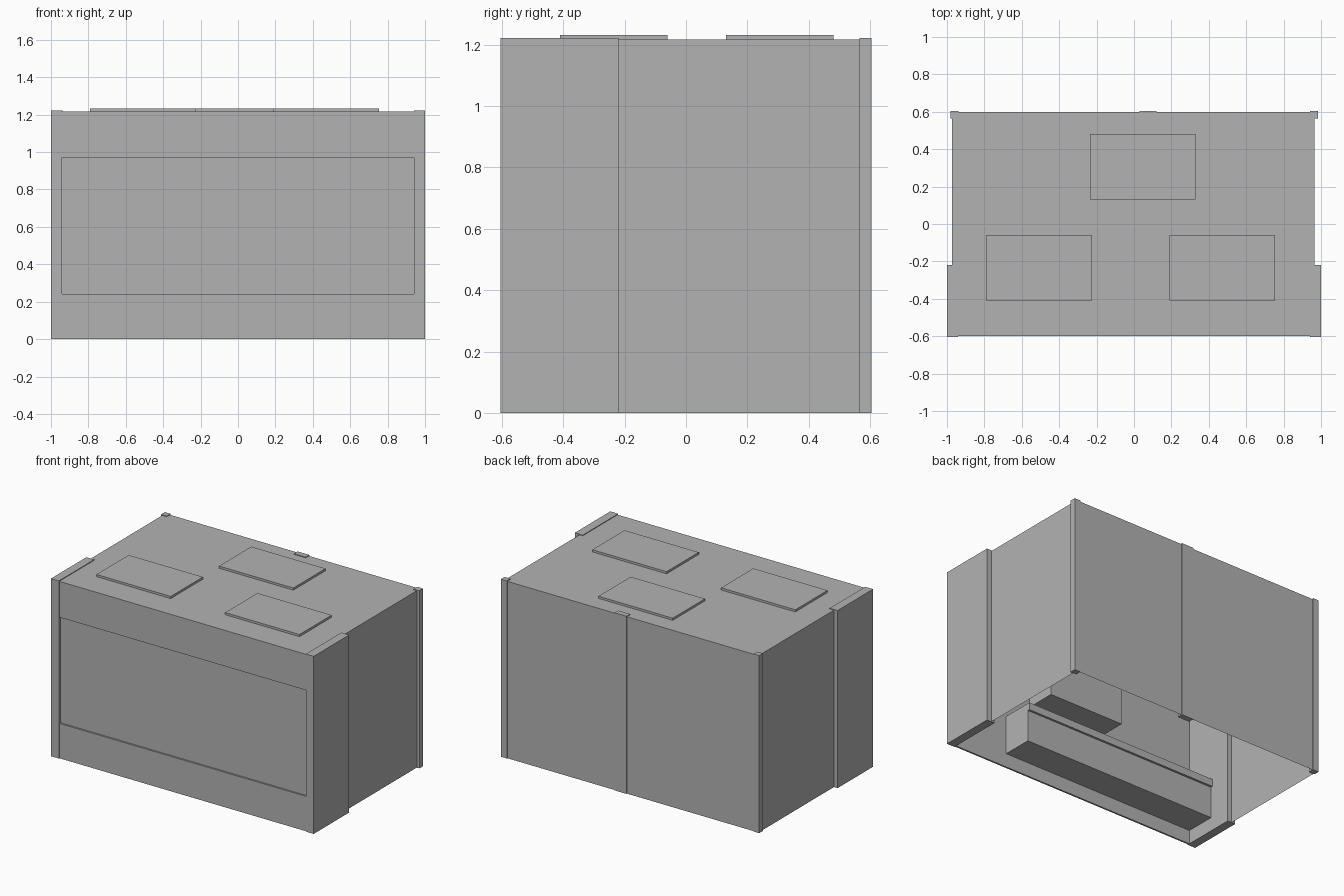
import bpy
import bmesh

old = bpy.data.objects.get("Cube")
if old:
    bpy.data.objects.remove(old, do_unlink=True)

grey = bpy.data.materials.new("plain_grey")
grey.use_nodes = True
colour = (0.45, 0.45, 0.45, 1)
grey.diffuse_color = colour
grey.node_tree.nodes["Principled BSDF"].inputs["Base Color"].default_value = colour


def box(name, x, y, z, open_bottom=False):
    """Flat-shaded box spanning the given (min, max) ranges."""
    bm = bmesh.new()
    bmesh.ops.create_cube(bm, size=1)
    for v in bm.verts:
        v.co = [r[0] if c < 0 else r[1] for c, r in zip(v.co, (x, y, z))]
    if open_bottom:
        floor = [f for f in bm.faces if f.normal.z < -0.5]
        bmesh.ops.delete(bm, geom=floor, context='FACES_ONLY')
    mesh = bpy.data.meshes.new(name)
    bm.to_mesh(mesh)
    bm.free()
    mesh.materials.append(grey)
    obj = bpy.data.objects.new(name, mesh)
    bpy.context.collection.objects.link(obj)
    return obj


ROOF = 1.217
TOP = 1.222

# Hollow shell; its front wall is the recessed window panel
box("body_shell", (-0.972, 0.965), (-0.588, 0.6), (0, ROOF), open_bottom=True)

# Front frame above and below the window
box("front_sill_panel", (-0.94, 0.94), (-0.6, -0.588), (0, 0.24))
box("front_header_panel", (-0.94, 0.94), (-0.6, -0.588), (0.97, ROOF))

# Deep front side pillars
for side, x in (("left", (0.94, 1)), ("right", (-1, -0.94))):
    box(f"front_pillar_{side}", x, (-0.605, -0.22), (0, TOP))

# Slim posts along the back
box("back_post_left", (0.94, 0.985), (0.565, 0.605), (0, TOP))
box("back_post_right", (-0.98, -0.937), (0.565, 0.605), (0, TOP))
box("back_post_middle", (0.03, 0.12), (0.565, 0.605), (0, TOP))

# Roof hatches
front_row, back_row = (-0.41, -0.06), (0.13, 0.48)
for name, x0, y in (("right", -0.79, front_row),
                    ("left", 0.19, front_row),
                    ("back", -0.235, back_row)):
    box(f"roof_hatch_{name}", (x0, x0 + 0.565), y, (ROOF, 1.232))

# Counter and cabinet inside, against the front wall
box("counter_base", (-0.94, 0.537), (-0.588, -0.38), (0.094, 0.31))
box("counter_top", (-0.94, 0.537), (-0.588, -0.365), (0.31, 0.36))
box("hanging_cabinet", (-0.22, 0.35), (-0.588, -0.38), (0.494, 0.8))
